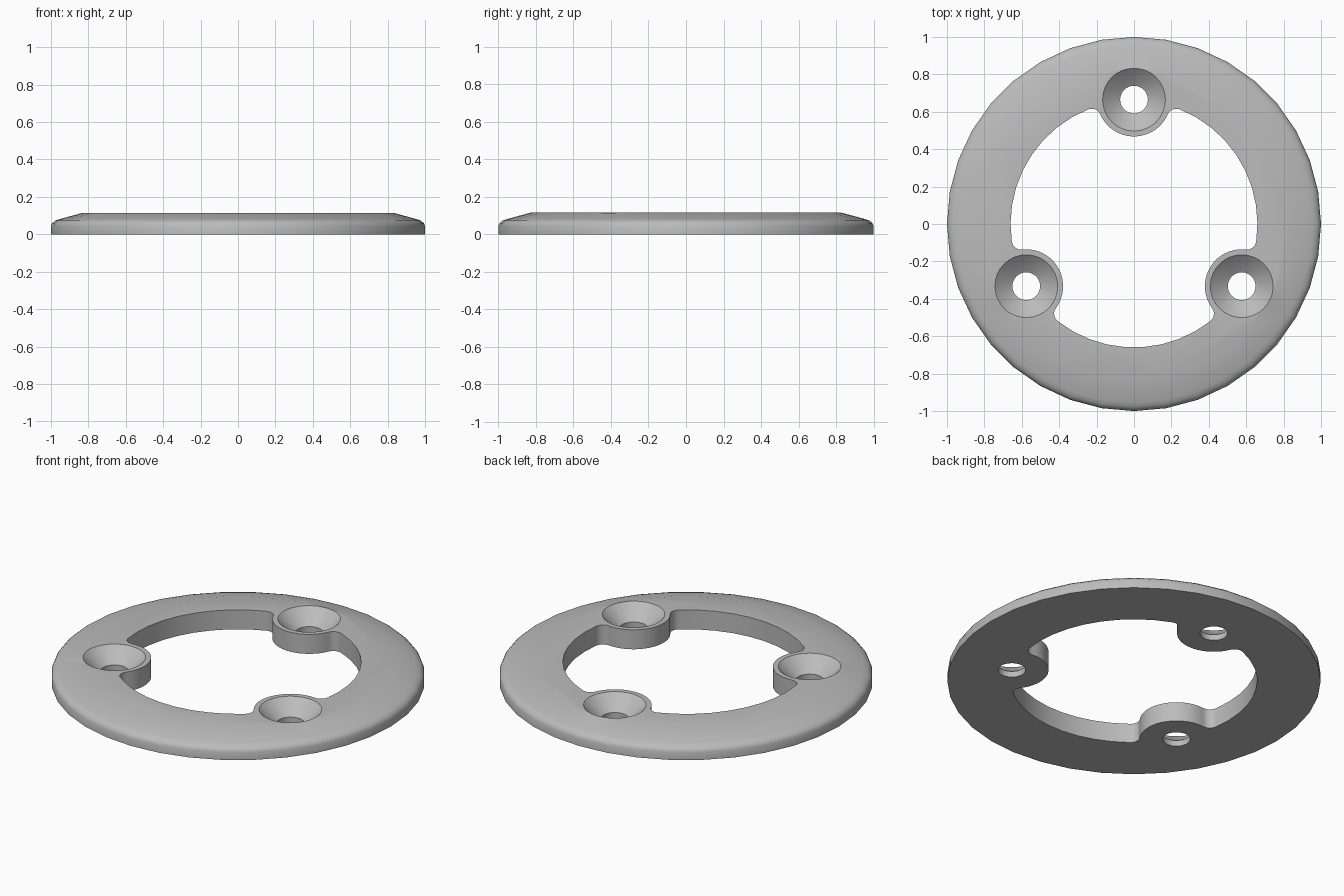
import bpy, bmesh, math
from mathutils import Vector

if "Cube" in bpy.data.objects:
    bpy.data.objects.remove(bpy.data.objects["Cube"], do_unlink=True)

HEIGHT = 0.115
INNER_R = 0.66      # central opening
BOSS_D = 0.665      # distance of screw bosses from the centre
BOSS_R = 0.197
FILLET = 0.05
BOSS_ANGLES = [math.radians(a) for a in (90, 210, 330)]

grey = bpy.data.materials.new("light_grey")
grey.use_nodes = True
grey.diffuse_color = (0.5, 0.5, 0.5, 1)
grey.node_tree.nodes["Principled BSDF"].inputs["Base Color"].default_value = (0.5, 0.5, 0.5, 1)


def make_object(name, bm):
    bmesh.ops.recalc_face_normals(bm, faces=bm.faces)
    mesh = bpy.data.meshes.new(name)
    bm.to_mesh(mesh)
    bm.free()
    obj = bpy.data.objects.new(name, mesh)
    mesh.materials.append(grey)
    bpy.context.collection.objects.link(obj)
    return obj


def lathe(name, profile, sides, centre=(0, 0)):
    """Closed solid turned from (radius, height) points, bottom to top."""
    bm = bmesh.new()
    rings = []
    for r, z in profile:
        rings.append([bm.verts.new((centre[0] + r * math.cos(math.tau * i / sides),
                                    centre[1] + r * math.sin(math.tau * i / sides), z))
                      for i in range(sides)])
    for low, high in zip(rings, rings[1:]):
        for i in range(sides):
            j = (i + 1) % sides
            bm.faces.new((low[i], low[j], high[j], high[i]))
    bm.faces.new(rings[0])
    bm.faces.new(rings[-1])
    return make_object(name, bm)


def arc(centre, radius, start, end, steps):
    return [centre + radius * Vector((math.cos(a), math.sin(a)))
            for a in (start + (end - start) * i / steps for i in range(steps + 1))]


def opening_outline():
    """Central opening: large arcs, rounded corners and three bosses."""
    reach = INNER_R - FILLET
    # angle of each corner centre from its boss axis
    turn = math.acos((reach ** 2 + BOSS_D ** 2 - (BOSS_R + FILLET) ** 2) / (2 * reach * BOSS_D))
    points = []
    for axis in BOSS_ANGLES:
        boss = BOSS_D * Vector((math.cos(axis), math.sin(axis)))
        before, after = (reach * Vector((math.cos(axis + s * turn), math.sin(axis + s * turn)))
                         for s in (-1, 1))

        def heading(a, b):
            return math.atan2(b.y - a.y, b.x - a.x)

        def near(angle, ref):
            return ref + (angle - ref + math.pi) % math.tau - math.pi

        a0 = axis - turn
        points += arc(before, FILLET, a0, near(heading(before, boss), a0 + 1), 6)
        b0 = near(heading(boss, before), axis - math.pi / 2)
        b1 = near(heading(boss, after), axis - 3 * math.pi / 2)
        points += arc(boss, BOSS_R, b0, b1, 20)[1:-1]
        a1 = axis + turn
        points += arc(after, FILLET, near(heading(after, boss), a1 - 1), a1, 6)
        points += arc(Vector((0, 0)), INNER_R, a1, axis + math.tau / 3 - turn, 9)[1:-1]
    return points


# Domed disc with a rounded rim
ring = lathe("cover_ring", [(1, 0), (1, 0.045), (0.993, 0.06), (0.978, 0.073),
                            (0.955, 0.081), (0.83, HEIGHT)], 36)

# Cutter for the central opening
bm = bmesh.new()
face = bm.faces.new([bm.verts.new((p.x, p.y, -0.1)) for p in opening_outline()])
side = bmesh.ops.extrude_face_region(bm, geom=[face])["geom"]
bmesh.ops.translate(bm, vec=(0, 0, 0.4), verts=[v for v in side if isinstance(v, bmesh.types.BMVert)])
cutters = [make_object("opening_cutter", bm)]

# Cutters for the countersunk screw holes
for axis in BOSS_ANGLES:
    cutters.append(lathe("screw_hole_cutter",
                         [(0.074, -0.1), (0.074, 0.035), (0.084, 0.04),
                          (0.168, HEIGHT), (0.168, 0.3)], 32,
                         (BOSS_D * math.cos(axis), BOSS_D * math.sin(axis))))

bpy.context.view_layer.objects.active = ring
for cutter in cutters:
    mod = ring.modifiers.new("cut", "BOOLEAN")
    mod.operation = "DIFFERENCE"
    mod.solver = "EXACT"
    mod.object = cutter
    bpy.ops.object.modifier_apply(modifier=mod.name)
    bpy.data.objects.remove(cutter, do_unlink=True)

bpy.ops.object.select_all(action="DESELECT")
ring.select_set(True)
bpy.ops.object.shade_smooth_by_angle(angle=math.radians(30))
